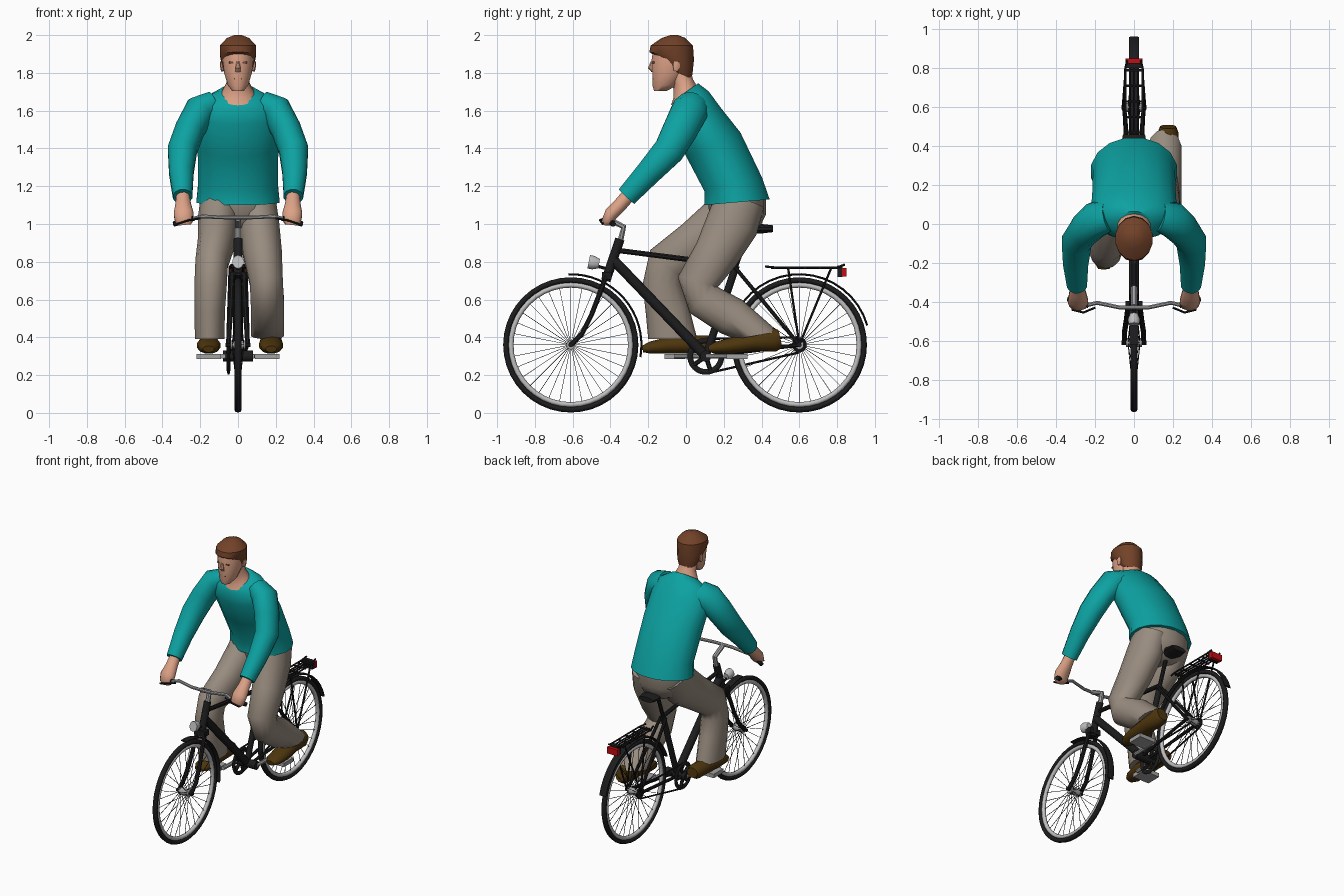
import bpy, bmesh, math
from mathutils import Vector


def material(name, r, g, b):
    m = bpy.data.materials.new(name)
    m.diffuse_color = (r, g, b, 1)
    return m


TEAL = material("teal wool", 0.004, 0.36, 0.36)
TAN = material("taupe cloth", 0.32, 0.265, 0.215)
SKIN = material("skin", 0.72, 0.36, 0.24)
HAIR = material("brown hair", 0.17, 0.055, 0.022)
SHOE = material("brown leather", 0.075, 0.036, 0.004)
BLACK = material("black paint", 0.012, 0.012, 0.013)
STEEL = material("grey metal", 0.36, 0.36, 0.37)
RIM = material("light grey", 0.52, 0.52, 0.52)
RED = material("red lens", 0.55, 0.004, 0.006)
DARK = material("dark face detail", 0.16, 0.06, 0.04)


def finish(name, bm, mat, angle=40):
    bmesh.ops.recalc_face_normals(bm, faces=bm.faces)
    me = bpy.data.meshes.new(name)
    bm.to_mesh(me)
    bm.free()
    me.materials.append(mat)
    ob = bpy.data.objects.new(name, me)
    bpy.context.collection.objects.link(ob)
    bpy.ops.object.select_all(action='DESELECT')
    ob.select_set(True)
    bpy.context.view_layer.objects.active = ob
    bpy.ops.object.shade_smooth_by_angle(angle=math.radians(angle))
    return ob


def add_loft(bm, rings, sides, ref=(1, 0, 0)):
    """Rings are (x, y, z, width radius, depth radius[, tilt in degrees])."""
    pts = [Vector(r[:3]) for r in rings]
    ref = Vector(ref)
    loops = []
    for i, r in enumerate(rings):
        t = (pts[min(i + 1, len(pts) - 1)] - pts[max(i - 1, 0)]).normalized()
        u = (ref - ref.dot(t) * t).normalized()
        v = t.cross(u)
        if len(r) > 5:
            a = math.radians(r[5])
            w = Vector((0, math.cos(a), math.sin(a)))
            u, v = ref, (w if w.dot(v) > 0 else -w)
        loop = []
        for k in range(sides):
            a = 2 * math.pi * (k + 0.5) / sides
            loop.append(bm.verts.new(pts[i] + u * r[3] * math.cos(a) + v * r[4] * math.sin(a)))
        loops.append(loop)
    for a, b in zip(loops, loops[1:]):
        for k in range(sides):
            j = (k + 1) % sides
            bm.faces.new((a[k], a[j], b[j], b[k]))
    bm.faces.new(loops[0])
    bm.faces.new(loops[-1])


def loft(name, rings, mat, sides=14, angle=40):
    bm = bmesh.new()
    add_loft(bm, rings, sides)
    return finish(name, bm, mat, angle)


def rods(name, paths, r, mat, sides=8):
    """Round tubes through lists of points, all in one object."""
    bm = bmesh.new()
    for p in paths:
        d = (Vector(p[-1]) - Vector(p[0])).normalized()
        ref = (0, 0, 1) if abs(d.x) > 0.7 else (1, 0, 0)
        add_loft(bm, [(*q, r, r) for q in p], sides, ref)
    return finish(name, bm, mat)


def both(path):
    return [path, [(-x, y, z) for x, y, z in path]]


def box(name, centre, size, mat):
    bm = bmesh.new()
    bmesh.ops.create_cube(bm, size=1)
    for v in bm.verts:
        v.co = Vector([c + s * q for c, s, q in zip(centre, size, v.co)])
    return finish(name, bm, mat)


def ring(name, c, major, minor, wide, mat):
    """Hoop around the x axis."""
    bm = bmesh.new()
    n, m = 40, 8
    g = [[bm.verts.new((c[0] + wide * math.sin(b), c[1] + (major + minor * math.cos(b)) * math.cos(a),
                        c[2] + (major + minor * math.cos(b)) * math.sin(a)))
          for b in [2 * math.pi * j / m for j in range(m)]]
         for a in [2 * math.pi * i / n for i in range(n)]]
    for i in range(n):
        for j in range(m):
            i2, j2 = (i + 1) % n, (j + 1) % m
            bm.faces.new((g[i][j], g[i2][j], g[i2][j2], g[i][j2]))
    return finish(name, bm, mat, 60)


def arc(name, y, z, r, a0, a1, wide, thick, mat):
    pts = []
    for i in range(17):
        a = math.radians(a0 + (a1 - a0) * i / 16)
        pts.append((0, y + r * math.cos(a), z + r * math.sin(a), wide, thick))
    return loft(name, pts, mat, 8)


# wheels
WZ = 0.36
for label, wy in (("front", -0.61), ("rear", 0.6)):
    ring(label + "_tyre", (0, wy, WZ), 0.343, 0.015, 0.019, BLACK)
    ring(label + "_rim", (0, wy, WZ), 0.317, 0.014, 0.015, RIM)
    spokes = []
    for i in range(32):
        a = 2 * math.pi * i / 32
        c, s = math.cos(a), math.sin(a)
        spokes.append([(0.03 * (-1) ** i, wy + 0.02 * c, WZ + 0.02 * s), (0, wy + 0.31 * c, WZ + 0.31 * s)])
    rods(label + "_spokes", spokes, 0.0018, BLACK, 4)
    rods(label + "_hub", [[(-0.04, wy, WZ), (0.04, wy, WZ)]], 0.024, STEEL, 12)
    rods(label + "_axle", [[(-0.065, wy, WZ), (0.065, wy, WZ)]], 0.012, BLACK)
arc("front_mudguard", -0.61, WZ, 0.374, 92, -10, 0.026, 0.006, BLACK)
arc("rear_mudguard", 0.6, WZ, 0.374, 160, 16, 0.028, 0.006, BLACK)

# frame
BB = (0, 0.105, 0.3)
rods("head_tube", [[(0, -0.35, 0.92), (0, -0.425, 0.7)]], 0.025, BLACK, 10)
rods("down_tube", [[(0, -0.385, 0.81), BB]], 0.027, BLACK, 10)
rods("top_tube", [[(0, -0.36, 0.86), (0, 0.265, 0.78)]], 0.015, BLACK)
rods("seat_tube", [[BB, (0, 0.265, 0.78)]], 0.02, BLACK, 10)
rods("seat_post", [[(0, 0.265, 0.78), (0, 0.33, 0.96)]], 0.014, BLACK)
rods("rear_stays", both([(0.02, 0.26, 0.77), (0.05, 0.6, WZ)]) + both([(0.025, 0.12, 0.3), (0.05, 0.6, WZ)]),
     0.011, BLACK)
rods("fork", both([(0.03, -0.42, 0.73), (0.04, -0.5, 0.52), (0.048, -0.55, 0.42), (0.05, -0.61, WZ)]), 0.014, BLACK)
box("fork_crown", (0, -0.42, 0.725), (0.085, 0.05, 0.04), BLACK)
loft("saddle", [(0, 0.21, 0.965, 0.015, 0.015), (0, 0.3, 0.97, 0.025, 0.02), (0, 0.4, 0.975, 0.07, 0.025),
                (0, 0.46, 0.975, 0.06, 0.018)], BLACK, 10)

# handlebar
rods("stem", [[(0, -0.35, 0.9), (0, -0.33, 0.985), (0, -0.42, 1.03)]], 0.017, STEEL)
half = [(0, -0.43, 1.035), (0.07, -0.43, 1.035), (0.19, -0.405, 1.04), (0.25, -0.42, 1.025)]
rods("handlebar", [[(-x, y, z) for x, y, z in half[:0:-1]] + half], 0.011, STEEL)
rods("grips", both([(0.235, -0.418, 1.03), (0.34, -0.385, 1.0)]), 0.015, BLACK)
rods("brake_levers", both([(0.2, -0.43, 1.03), (0.26, -0.455, 1.02), (0.32, -0.44, 1.0)]), 0.006, BLACK)

# lamps
loft("headlamp", [(0, -0.46, 0.79, 0.02, 0.025), (0, -0.49, 0.795, 0.032, 0.036), (0, -0.515, 0.8, 0.03, 0.036)],
     RIM, 10)
rods("headlamp_bracket", [[(0, -0.41, 0.76), (0, -0.48, 0.78)]], 0.009, BLACK)
box("tail_lamp", (0, 0.838, 0.745), (0.085, 0.025, 0.045), RED)
box("tail_lamp_housing", (0, 0.815, 0.75), (0.075, 0.025, 0.06), BLACK)

# luggage rack
rods("rack_rails", both([(0.03, 0.42, 0.775), (0.045, 0.47, 0.77), (0.045, 0.8, 0.77), (0.035, 0.84, 0.785)])
     + [[(x, 0.45, 0.768), (x, 0.82, 0.768)] for x in (-0.02, 0, 0.02)]
     + [[(-0.05, y, 0.766), (0.05, y, 0.766)] for y in (0.47, 0.55, 0.63, 0.71, 0.79)], 0.006, BLACK, 6)
rods("rack_struts", both([(0.045, 0.54, 0.77), (0.058, 0.6, WZ)]) + both([(0.045, 0.77, 0.77), (0.058, 0.6, WZ)]),
     0.006, BLACK, 6)

# drivetrain
ring("chainring", (-0.05, 0.105, 0.3), 0.083, 0.015, 0.008, BLACK)
rods("chainring_arms", [[(-0.05, 0.105, 0.3), (-0.05, 0.105 + 0.08 * math.cos(a), 0.3 + 0.08 * math.sin(a))]
                        for a in [2 * math.pi * i / 5 for i in range(5)]], 0.012, BLACK, 6)
rods("crank_axle", [[(-0.08, 0.105, 0.3), (0.08, 0.105, 0.3)]], 0.03, BLACK, 12)
rods("sprocket", [[(-0.055, 0.6, WZ), (-0.045, 0.6, WZ)]], 0.04, BLACK, 14)
rods("chain", [[(-0.05, 0.105, 0.392), (-0.05, 0.6, 0.4)], [(-0.05, 0.105, 0.208), (-0.05, 0.6, 0.32)]],
     0.006, BLACK, 6)
for label, s in (("left", -1), ("right", 1)):
    py = 0.105 + 0.165 * s
    rods(label + "_crank", [[(0.075 * s, 0.105, 0.3), (0.08 * s, py, 0.3)]], 0.014, STEEL)
    box(label + "_pedal", (0.155 * s, py, 0.298), (0.13, 0.11, 0.028), STEEL)

# trousers
loft("pelvis", [(0, 0.27, 1.14, 0.2, 0.155, 5), (0, 0.275, 1.04, 0.195, 0.15, 5), (0, 0.28, 0.98, 0.15, 0.11, 0),
                (0, 0.28, 0.94, 0.07, 0.06, 0)], TAN)
loft("right_trouser_leg", [(0.1, 0.29, 1.13, 0.1, 0.13), (0.11, 0.245, 1.0, 0.11, 0.14),
                           (0.13, 0.16, 0.84, 0.105, 0.12), (0.15, 0.06, 0.69, 0.09, 0.108),
                           (0.155, 0.09, 0.6, 0.09, 0.1), (0.157, 0.24, 0.51, 0.09, 0.105),
                           (0.157, 0.375, 0.41, 0.09, 0.115, 10)], TAN, angle=60)
loft("left_trouser_leg", [(-0.1, 0.29, 1.13, 0.1, 0.13), (-0.105, 0.2, 1.01, 0.11, 0.14),
                          (-0.115, 0.05, 0.9, 0.1, 0.12), (-0.14, -0.1, 0.79, 0.088, 0.115),
                          (-0.145, -0.125, 0.68, 0.088, 0.105), (-0.15, -0.1, 0.55, 0.083, 0.115),
                          (-0.15, -0.07, 0.39, 0.08, 0.13, 0)], TAN, angle=60)

# shoes, toe to heel
for label, x, y, lift in (("left", -0.155, -0.23, 0), ("right", 0.175, 0.12, 0.035)):
    loft(label + "_shoe", [(x, y, 0.338, 0.03, 0.018), (x, y + 0.04, 0.345, 0.055, 0.033),
                           (x, y + 0.13, 0.357, 0.065, 0.045), (x, y + 0.24, 0.362 + lift * 0.4, 0.058, 0.05),
                           (x, y + 0.35, 0.362 + lift * 0.7, 0.055, 0.05 + lift * 0.4),
                           (x, y + 0.38, 0.365 + lift * 0.8, 0.042, 0.035 + lift * 0.4)], SHOE, 12)

# sweater
loft("sweater_body", [(0, 0.27, 1.115, 0.225, 0.177, 5), (0, 0.25, 1.21, 0.215, 0.16, 13),
                      (0, 0.145, 1.42, 0.218, 0.16, 24), (0, 0.05, 1.575, 0.225, 0.14, 20),
                      (0, 0.02, 1.655, 0.19, 0.113, 25), (0, 0.0, 1.7, 0.095, 0.08, 35)], TEAL, 16, 60)
for label, s in (("left", -1), ("right", 1)):
    sleeve = [(0.13, 0.04, 1.63, 0.07, 0.085), (0.2, 0.02, 1.6, 0.085, 0.1), (0.255, -0.03, 1.5, 0.08, 0.095),
              (0.295, -0.09, 1.39, 0.08, 0.085), (0.3, -0.2, 1.27, 0.067, 0.07), (0.293, -0.315, 1.145, 0.053, 0.058)]
    hand = [(0.292, -0.29, 1.17, 0.033, 0.038), (0.29, -0.35, 1.1, 0.043, 0.038), (0.288, -0.395, 1.055, 0.054, 0.038),
            (0.285, -0.415, 1.015, 0.05, 0.032), (0.283, -0.415, 0.995, 0.035, 0.02)]
    for part, rings, mat in (("sleeve", sleeve, TEAL), ("hand", hand, SKIN)):
        loft(f"{label}_{part}", [(r[0] * s, *r[1:]) for r in rings], mat, 12, 60)

# neck and head
loft("neck", [(0, -0.012, 1.675, 0.092, 0.082, 35), (0, -0.008, 1.705, 0.082, 0.07, 33),
              (0, -0.015, 1.745, 0.062, 0.056, 20), (0, -0.04, 1.82, 0.06, 0.06, 10)], SKIN, angle=60)
loft("face", [(0, -0.135, 1.705, 0.032, 0.035, 0), (0, -0.112, 1.735, 0.055, 0.067, 0),
              (0, -0.09, 1.8, 0.075, 0.09, 0), (0, -0.08, 1.87, 0.083, 0.104, 0),
              (0, -0.075, 1.93, 0.08, 0.1, 0)], SKIN, 16, 60)
loft("nose", [(0, -0.18, 1.86, 0.008, 0.008, 0), (0, -0.185, 1.825, 0.015, 0.018, 0),
              (0, -0.172, 1.805, 0.016, 0.012, 0)], SKIN, 8)
loft("hair", [(0, -0.03, 1.795, 0.07, 0.066, -25), (0, -0.045, 1.83, 0.084, 0.086, -22),
              (0, -0.076, 1.89, 0.097, 0.12, -10), (0, -0.075, 1.945, 0.098, 0.112, 0),
              (0, -0.066, 1.985, 0.06, 0.062, 0), (0, -0.062, 2.0, 0.02, 0.02, 0)], HAIR, 14, 35)
box("mouth", (0, -0.172, 1.768), (0.04, 0.009, 0.008), DARK)
for label, s in (("left", -1), ("right", 1)):
    box(label + "_eye", (0.034 * s, -0.172, 1.855), (0.026, 0.009, 0.008), DARK)
    loft(label + "_ear", [(0.082 * s, -0.055, 1.81, 0.008, 0.012), (0.086 * s, -0.05, 1.835, 0.01, 0.02),
                          (0.088 * s, -0.048, 1.86, 0.008, 0.015)], SKIN, 8)
